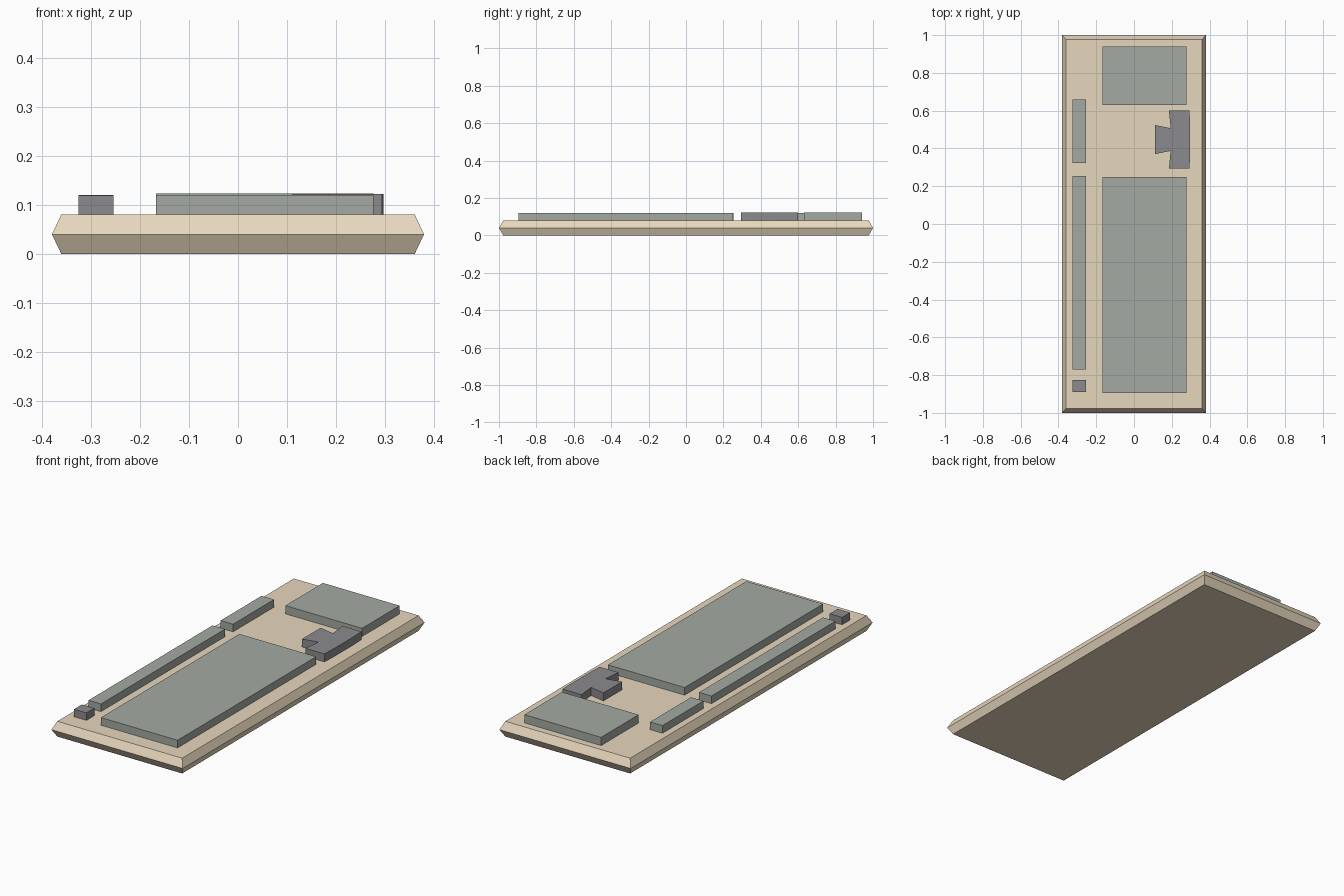
import bpy, bmesh

if "Cube" in bpy.data.objects:
    bpy.data.objects.remove(bpy.data.objects["Cube"])


def material(name, rgb):
    m = bpy.data.materials.new(name)
    m.diffuse_color = (*rgb, 1)
    m.use_nodes = True
    m.node_tree.nodes["Principled BSDF"].inputs["Base Color"].default_value = m.diffuse_color
    return m


TAN = material("tan_casing", (0.80, 0.68, 0.51))
GREY = material("grey_green_panel", (0.37, 0.40, 0.36))
DARK = material("dark_control", (0.26, 0.26, 0.27))


def loft(name, rings, mat):
    """Join equal-length rings of points into a closed flat-faced solid."""
    bm = bmesh.new()
    loops = [[bm.verts.new(p) for p in ring] for ring in rings]
    n = len(rings[0])
    for a, b in zip(loops, loops[1:]):
        for i in range(n):
            j = (i + 1) % n
            bm.faces.new((a[i], a[j], b[j], b[i]))
    bm.faces.new(loops[0][::-1])
    bm.faces.new(loops[-1])
    bmesh.ops.recalc_face_normals(bm, faces=bm.faces)
    mesh = bpy.data.meshes.new(name)
    bm.to_mesh(mesh)
    bm.free()
    mesh.materials.append(mat)
    obj = bpy.data.objects.new(name, mesh)
    bpy.context.collection.objects.link(obj)
    return obj


def rect(x0, x1, y0, y1):
    return [(x0, y0), (x1, y0), (x1, y1), (x0, y1)]


def prism(name, outline, top, mat, base=0.08):
    return loft(name, [[(x, y, z) for x, y in outline] for z in (base, top)], mat)


# Casing: slab that is widest halfway up
loft("casing", [[(x, y, z) for x, y in rect(-w, w, -d, d)]
                for w, d, z in ((0.361, 0.977, 0), (0.38, 1.0, 0.04), (0.361, 0.977, 0.08))], TAN)

# Raised panels and side strips
for name, box, top, mat in (
        ("main_panel", (-0.167, 0.277, -0.895, 0.25), 0.12, GREY),
        ("rear_panel", (-0.167, 0.277, 0.63, 0.94), 0.123, GREY),
        ("long_strip", (-0.326, -0.254, -0.77, 0.255), 0.12, GREY),
        ("short_strip", (-0.326, -0.254, 0.322, 0.66), 0.12, GREY),
        ("small_button", (-0.326, -0.254, -0.89, -0.825), 0.119, DARK)):
    prism(name, rect(*box), top, mat)

# T-shaped latch: half outline mirrored about its centre line
CY = 0.447
half = [(0.297, 0.075), (0.294, 0.153), (0.185, 0.153), (0.194, 0.06), (0.111, 0.077)]
outline = [(x, CY + h) for x, h in half] + [(x, CY - h) for x, h in reversed(half)]
prism("latch", outline, 0.122, DARK)
